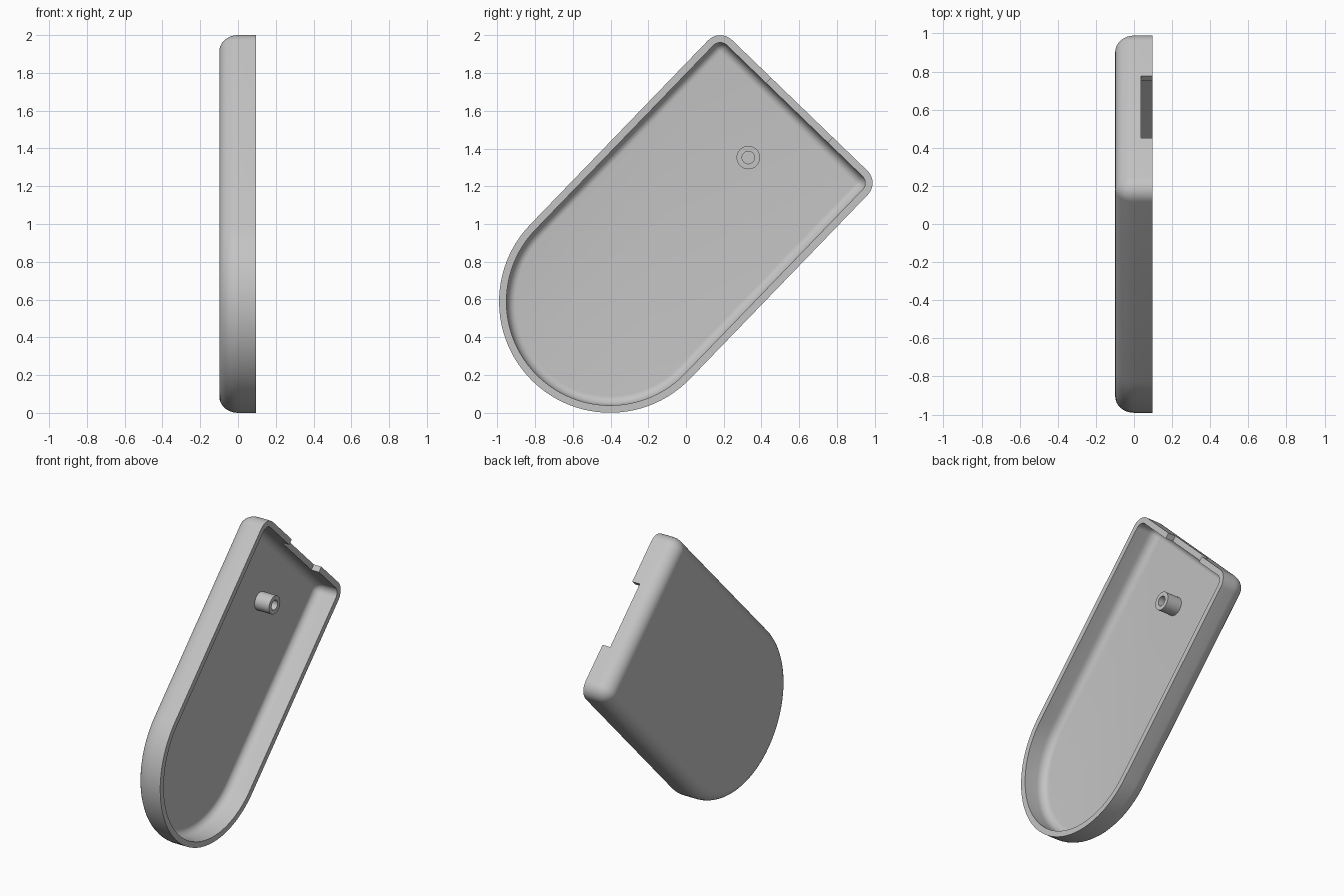
import bpy, bmesh, math
from mathutils import Vector

if "Cube" in bpy.data.objects:
    bpy.data.objects.remove(bpy.data.objects["Cube"])

A = math.radians(46)                       # tilt of the long axis in the yz plane
CY, CZ = -0.402, 0.5885                    # centre of the round end
R, L, RC = 0.5885, 1.356, 0.09             # round end radius, length to corners, corner radius
XB, XF, WALL = -0.099, 0.096, 0.039        # back, open rim, wall thickness

grey = bpy.data.materials.new("light grey")
grey.diffuse_color = (0.55, 0.55, 0.55, 1)
grey.use_nodes = True
grey.node_tree.nodes["Principled BSDF"].inputs["Base Color"].default_value = grey.diffuse_color


def place(x, u, v):
    """Map depth x and tilted plane coordinates u, v to the scene."""
    return Vector((x, CY + u * math.cos(A) - v * math.sin(A),
                   CZ + u * math.sin(A) + v * math.cos(A)))


def outline(d):
    """Tombstone outline moved inwards by d."""
    pts = []
    for cu, cv, r, a0, a1, n in ((0, 0, R - d, 90, 270, 48),
                                 (L, RC - R, RC - d, 270, 360, 10),
                                 (L, R - RC, RC - d, 0, 90, 10)):
        for i in range(n + 1):
            a = math.radians(a0 + (a1 - a0) * i / n)
            pts.append((cu + r * math.cos(a), cv + r * math.sin(a)))
    return pts


def skin(name, rings):
    """Join a stack of equal rings and cap both ends."""
    bm = bmesh.new()
    loops = [[bm.verts.new(p) for p in ring] for ring in rings]
    n = len(loops[0])
    for a, b in zip(loops, loops[1:]):
        for i in range(n):
            j = (i + 1) % n
            bm.faces.new((a[i], a[j], b[j], b[i]))
    bm.faces.new(loops[0])
    bm.faces.new(loops[-1])
    bmesh.ops.recalc_face_normals(bm, faces=bm.faces)
    me = bpy.data.meshes.new(name)
    bm.to_mesh(me)
    bm.free()
    me.materials.append(grey)
    ob = bpy.data.objects.new(name, me)
    bpy.context.collection.objects.link(ob)
    return ob


def smooth(ob):
    bpy.ops.object.select_all(action='DESELECT')
    ob.select_set(True)
    bpy.context.view_layer.objects.active = ob
    bpy.ops.object.shade_smooth_by_angle(angle=math.radians(30))


# Shell: rounded back edge, outer wall, rim, inner wall, rounded inner edge, floor
def fillet(d0, x0, r, rx, n=8):
    return [(d0 + r * (1 - math.cos(t)), x0 + rx * (1 - math.sin(t)))
            for t in (math.pi / 2 * i / n for i in range(n + 1))]


floor_x = XB + WALL
section = fillet(0, XB, 0.088, 0.098)[::-1]
section += [(0, XF), (WALL, XF)]
section += fillet(WALL, floor_x, 0.049, 0.06)
tray = skin("tray_shell", [[place(x, u, v) for u, v in outline(d)] for d, x in section])

# Slot through the rim of the straight end
slot = skin("slot_cutter", [[place(x, u, v) for u, v in
            ((L, -0.243), (L + 0.2, -0.243), (L + 0.2, 0.209), (L, 0.209))]
            for x in (0.038, 0.2)])
cut = tray.modifiers.new("slot", 'BOOLEAN')
cut.object, cut.operation, cut.solver = slot, 'DIFFERENCE', 'EXACT'
bpy.context.view_layer.objects.active = tray
bpy.ops.object.modifier_apply(modifier="slot")
bpy.data.objects.remove(slot)
smooth(tray)

# Hollow screw post standing on the floor
post = skin("screw_post", [[(x, 0.33 + r * math.cos(t), 1.352 + r * math.sin(t))
            for t in (math.tau * i / 40 for i in range(40))]
            for r, x in ((0.062, floor_x - 0.01), (0.062, 0.05),
                         (0.033, 0.05), (0.033, floor_x + 0.002))])
smooth(post)
